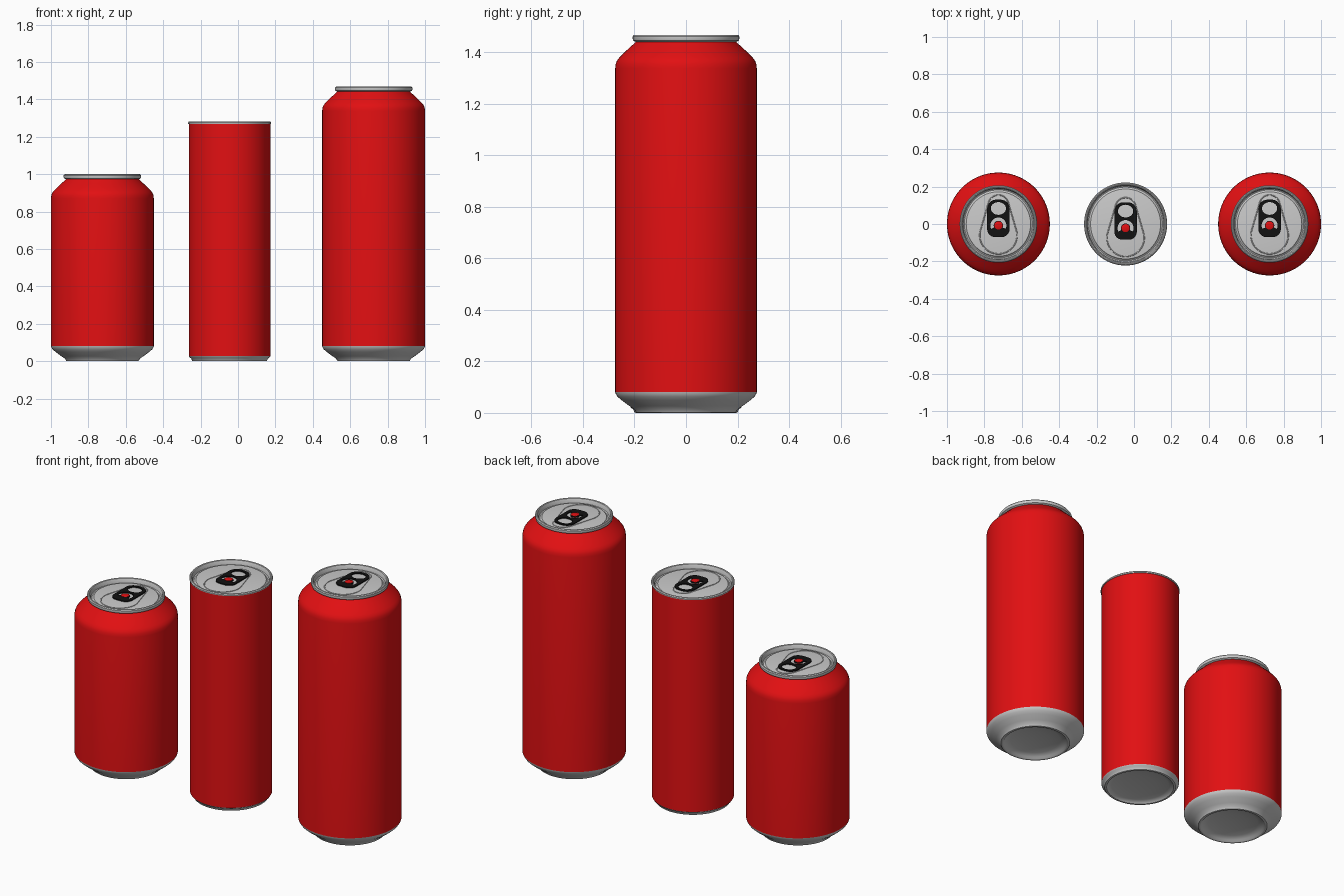
import bpy, bmesh, math
from math import sin, cos, pi, radians

if "Cube" in bpy.data.objects:
    bpy.data.objects.remove(bpy.data.objects["Cube"])

SEGMENTS = 96


def material(name, rgb):
    m = bpy.data.materials.new(name)
    m.diffuse_color = (*rgb, 1)
    m.use_nodes = True
    m.node_tree.nodes["Principled BSDF"].inputs["Base Color"].default_value = m.diffuse_color
    return m


RED = material("red paint", (0.76, 0.005, 0.006))
SILVER = material("silver metal", (0.6, 0.6, 0.6))
BLACK = material("black tab", (0.006, 0.006, 0.006))


def finish(name, mesh, mat, loc, angle=35):
    mesh.materials.clear()
    mesh.materials.append(mat)
    mesh.shade_smooth()
    mesh.set_sharp_from_angle(angle=radians(angle))
    ob = bpy.data.objects.new(name, mesh)
    ob.location = loc
    bpy.context.collection.objects.link(ob)
    return ob


def lathe(name, profile, mat, loc, n=SEGMENTS):
    """Revolve (radius, height) points about z."""
    bm = bmesh.new()
    rings = [[bm.verts.new((r * cos(2 * pi * k / n), r * sin(2 * pi * k / n), z))
              for k in range(n)] for r, z in profile]
    for a, b in zip(rings, rings[1:]):
        for k in range(n):
            j = (k + 1) % n
            bm.faces.new((a[k], a[j], b[j], b[k]))
    bmesh.ops.remove_doubles(bm, verts=bm.verts, dist=1e-5)
    mesh = bpy.data.meshes.new(name)
    bm.to_mesh(mesh)
    bm.free()
    return finish(name, mesh, mat, loc)


def curve_part(name, outlines, mat, loc, extrude=0.0, bevel=0.0, flat=True):
    """Closed outlines: a filled plate with holes, or a round bead."""
    cu = bpy.data.curves.new(name + " outline", 'CURVE')
    cu.dimensions = '2D' if flat else '3D'
    cu.fill_mode = 'BOTH' if flat else 'FULL'
    cu.extrude, cu.bevel_depth, cu.bevel_resolution = extrude, bevel, 1
    for pts in outlines:
        s = cu.splines.new('POLY')
        s.points.add(len(pts) - 1)
        for p, (x, y) in zip(s.points, pts):
            p.co = (x, y, 0, 1)
        s.use_cyclic_u = True
    tmp = bpy.data.objects.new(name + " helper", cu)
    bpy.context.collection.objects.link(tmp)
    dg = bpy.context.evaluated_depsgraph_get()
    mesh = bpy.data.meshes.new_from_object(tmp.evaluated_get(dg))
    bpy.data.objects.remove(tmp)
    bpy.data.curves.remove(cu)
    return finish(name, mesh, mat, loc)


def arc(cx, cy, rx, ry, a0, a1, n=12):
    return [(cx + rx * cos(radians(a0 + (a1 - a0) * i / n)),
             cy + ry * sin(radians(a0 + (a1 - a0) * i / n))) for i in range(n + 1)]


def pull_tab(prefix, x, y, z):
    # plate with a finger hole and a horseshoe slot round the rivet
    plate = (arc(0.012, 0.082, 0.048, 0.048, 0, 90) + arc(-0.012, 0.082, 0.048, 0.048, 90, 180)
             + arc(-0.017, -0.027, 0.043, 0.043, 180, 270) + arc(0.017, -0.027, 0.043, 0.043, 270, 360))
    finger = arc(0, 0.083, 0.041, 0.034, 0, 360, 32)[:-1]
    slot = arc(0, -0.008, 0.043, 0.043, -25, 205, 24) + arc(0, -0.008, 0.025, 0.025, 205, -25, 24)
    curve_part(prefix + " pull tab", [plate, finger, slot], BLACK, (x, y, z + 0.006), extrude=0.003)
    lathe(prefix + " rivet", [(0.022, 0), (0.022, 0.011), (0.018, 0.013), (0, 0.013)],
          RED, (x, y - 0.008, z), 24)
    # raised teardrop bead pressed into the lid
    bead = arc(0, 0.1, 0.055, 0.055, 10, 170, 16) + arc(0, -0.06, 0.1, 0.1, 170, 370, 24)
    curve_part(prefix + " lid bead", [bead], SILVER, (x, y, z), bevel=0.003, flat=False)


def lid_profile(r, h, neck):
    """Rolled rim, countersink groove and flat panel."""
    return [(neck, h - 0.027), (r - 0.002, h - 0.022), (r, h - 0.016), (r, h - 0.006),
            (r - 0.004, h - 0.001), (r - 0.008, h), (r - 0.013, h - 0.002), (r - 0.016, h - 0.008),
            (r - 0.019, h - 0.026), (r - 0.025, h - 0.029), (r - 0.031, h - 0.026),
            (r - 0.035, h - 0.019), (r - 0.04, h - 0.018), (0, h - 0.018)]


def wide_can(prefix, x, h):
    loc = (x, 0, 0)
    # domed base with standing ring
    lathe(prefix + " base", [(0, 0.035), (0.08, 0.031), (0.14, 0.022), (0.172, 0.012), (0.18, 0.002),
                             (0.186, 0), (0.194, 0.002), (0.2, 0.013), (0.22, 0.027), (0.25, 0.049),
                             (0.266, 0.063), (0.273, 0.074), (0.275, 0.081)], SILVER, loc)
    # painted wall and shoulder
    lathe(prefix + " body", [(0.275, 0.081), (0.275, h - 0.13), (0.273, h - 0.113), (0.268, h - 0.1),
                             (0.259, h - 0.088), (0.243, h - 0.072), (0.222, h - 0.052),
                             (0.204, h - 0.036), (0.195, h - 0.027)], RED, loc)
    lathe(prefix + " lid", lid_profile(0.207, h, 0.195), SILVER, loc)
    pull_tab(prefix, x, 0, h - 0.018)


def slim_can(prefix, x, h):
    loc = (x, 0, 0)
    lathe(prefix + " base", [(0, 0.025), (0.09, 0.022), (0.16, 0.014), (0.182, 0.008), (0.188, 0.001),
                             (0.194, 0), (0.2, 0.002), (0.205, 0.014), (0.214, 0.02), (0.218, 0.027)],
          SILVER, loc)
    lathe(prefix + " body", [(0.218, 0.027), (0.218, h - 0.014)], RED, loc)
    rim = lid_profile(0.222, h, 0.218)
    rim[:3] = [(0.218, h - 0.014), (0.221, h - 0.013), (0.222, h - 0.01)]
    lathe(prefix + " lid", rim, SILVER, loc)
    pull_tab(prefix, x, -0.014, h - 0.018)


wide_can("short can", -0.725, 1.0)
slim_can("slim can", -0.045, 1.282)
wide_can("tall can", 0.725, 1.468)
